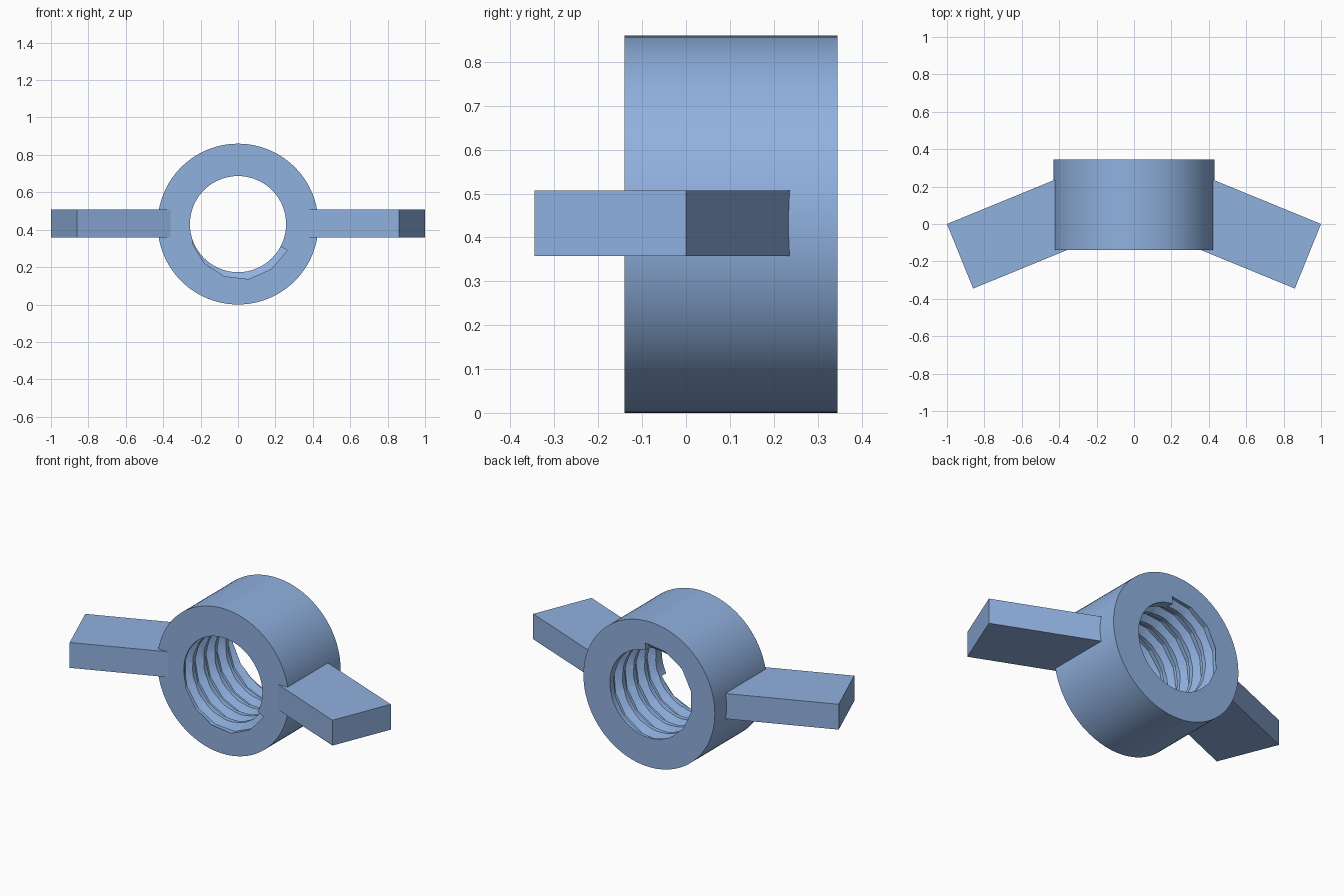
import bpy, bmesh, math
from mathutils import Matrix, Vector

cube = bpy.data.objects.get("Cube")
if cube:
    bpy.data.objects.remove(cube, do_unlink=True)

AXIS_Z = 0.43                  # height of the bore axis
FRONT, BACK = -0.14, 0.345     # ends of the collar
OUTER, BORE, ROOT = 0.43, 0.257, 0.299

blue = bpy.data.materials.new("steel_blue")
blue.use_nodes = True
blue.diffuse_color = (0.28, 0.44, 0.74, 1)
blue.node_tree.nodes["Principled BSDF"].inputs["Base Color"].default_value = (0.28, 0.44, 0.74, 1)


def add_object(name, bm):
    bmesh.ops.recalc_face_normals(bm, faces=bm.faces)
    mesh = bpy.data.meshes.new(name)
    bm.to_mesh(mesh)
    bm.free()
    mesh.materials.append(blue)
    obj = bpy.data.objects.new(name, mesh)
    bpy.context.collection.objects.link(obj)
    return obj


def cylinder(name, radius, y0, y1):
    bm = bmesh.new()
    place = Matrix.Translation((0, (y0 + y1) / 2, AXIS_Z)) @ Matrix.Rotation(math.pi / 2, 4, "X")
    bmesh.ops.create_cone(bm, cap_ends=True, segments=96, radius1=radius, radius2=radius,
                          depth=y1 - y0, matrix=place)
    return add_object(name, bm)


def thread_cutter(name):
    # Trapezoid section swept along a faceted helix
    section = [(0.235, -0.046), (BORE, -0.042), (ROOT, -0.015),
               (ROOT, 0.015), (BORE, 0.042), (0.235, 0.046)]
    start, sweep, per_turn = math.radians(332), math.radians(360 * 4 + 247), 14
    steps = round(sweep / math.tau * per_turn)
    bm = bmesh.new()
    rings = []
    for i in range(steps + 1):
        t = i / steps
        a = start - sweep * t
        y = FRONT + (BACK - FRONT) * t
        rings.append([bm.verts.new((r * math.cos(a), y + dy, AXIS_Z + r * math.sin(a)))
                      for r, dy in section])
    n = len(section)
    for p, q in zip(rings, rings[1:]):
        for k in range(n):
            m = (k + 1) % n
            bm.faces.new((p[k], p[m], q[m], q[k]))
    bm.faces.new(rings[0])
    bm.faces.new(rings[-1])
    bmesh.ops.triangulate(bm, faces=bm.faces)
    return add_object(name, bm)


def cut(target, cutter):
    mod = target.modifiers.new("cut", "BOOLEAN")
    mod.operation = "DIFFERENCE"
    mod.solver = "EXACT"
    mod.object = cutter
    bpy.context.view_layer.objects.active = target
    bpy.ops.object.modifier_apply(modifier=mod.name)
    bpy.data.objects.remove(cutter, do_unlink=True)


def wing(name, side):
    # Flat bar swept forward, its inner end buried in the collar wall
    back_tip, front_tip = Vector((1, 0)), Vector((0.86, -0.345))
    inward = Vector((-0.583, 0.239))
    outline = [back_tip, front_tip, front_tip + inward, back_tip + inward]
    bm = bmesh.new()
    face = bm.faces.new([bm.verts.new((side * p.x, p.y, 0.357)) for p in outline])
    up = bmesh.ops.extrude_face_region(bm, geom=[face])["geom"]
    bmesh.ops.translate(bm, vec=(0, 0, 0.15),
                        verts=[v for v in up if isinstance(v, bmesh.types.BMVert)])
    return add_object(name, bm)


# Threaded collar
collar = cylinder("threaded_collar", OUTER, FRONT, BACK)
cut(collar, cylinder("bore_cutter", BORE, FRONT - 0.1, BACK + 0.1))
cut(collar, thread_cutter("thread_cutter"))
bpy.ops.object.select_all(action="DESELECT")
collar.select_set(True)
bpy.context.view_layer.objects.active = collar
bpy.ops.object.shade_smooth_by_angle(angle=math.radians(15))

# Wings
wing("left_wing", 1)
wing("right_wing", -1)
